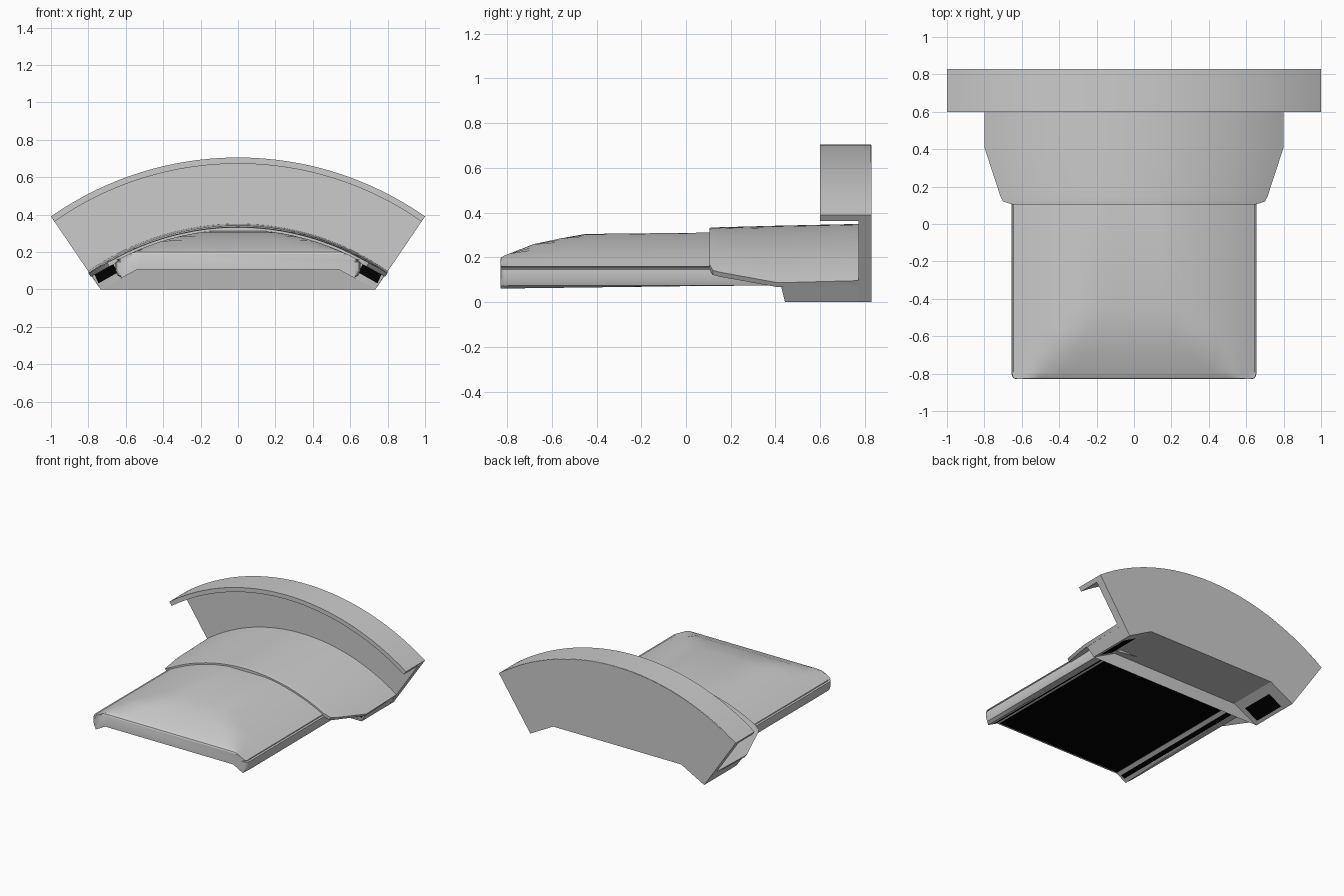
import bpy, bmesh, math

if "Cube" in bpy.data.objects:
    bpy.data.objects.remove(bpy.data.objects["Cube"])

CZ = -1.04  # shared centre height of all the arcs


def finish(name, bm, angle=28):
    bmesh.ops.recalc_face_normals(bm, faces=bm.faces)
    me = bpy.data.meshes.new(name)
    bm.to_mesh(me)
    bm.free()
    ob = bpy.data.objects.new(name, me)
    bpy.context.collection.objects.link(ob)
    bpy.ops.object.select_all(action='DESELECT')
    ob.select_set(True)
    bpy.context.view_layer.objects.active = ob
    bpy.ops.object.shade_smooth_by_angle(angle=math.radians(angle))
    return ob


def loft(name, sections):
    """Skin matching closed loops of 3D points and cap both ends."""
    bm = bmesh.new()
    rings = [[bm.verts.new(p) for p in s] for s in sections]
    n = len(rings[0])
    for a, b in zip(rings, rings[1:]):
        for i in range(n):
            j = (i + 1) % n
            bm.faces.new((a[i], a[j], b[j], b[i]))
    caps = [bm.faces.new(rings[0]), bm.faces.new(rings[-1])]
    bmesh.ops.triangulate(bm, faces=caps)
    return finish(name, bm)


def arc(r, w, n=32):
    """Arc points from x=-w to x=w at radius r."""
    a = math.asin(w / r)
    return [(r * math.sin(t), CZ + r * math.cos(t))
            for t in (-a + 2 * a * i / n for i in range(n + 1))]


def at(y, pts):
    return [(x, y, z) for x, z in pts]


def band(r_out, r_in, w):
    """Closed curved strip with radial ends."""
    return arc(r_out, w) + arc(r_in, w * r_in / r_out)[::-1]


def block_front(z):
    return 0.42 + max(0, 0.09 - z) * 0.25


# Back plate and curved rim
under = [(0.735, 0), (0.54, 0.105), (-0.54, 0.105), (-0.735, 0)]
plate = arc(1.743, 0.999) + under
loft("back_plate", [at(0.77, plate), at(0.83, plate)])
rim = band(1.745, 1.712, 1.0)
loft("curved_rim", [at(0.6, rim), at(0.828, rim)])

# Mounting block beneath the cover
block = arc(1.365, 0.785) + under
loft("mounting_block", [[(x, block_front(z), z) for x, z in block], at(0.8, block)])

# Arched cover, flaring from the tray width to full width
cover = []
for y, w, r in [(0.105, 0.65, 1.372), (0.12, 0.70, 1.374), (0.15, 0.715, 1.375),
                (0.41, 0.8, 1.382), (0.78, 0.8, 1.39)]:
    cover.append(at(y, band(r, r - 0.024, w)))
loft("arched_cover", cover)


# Tray with domed, front-sloping top and a seam around the side
def tray_section(y, w, top):
    lip = 0.622 - 0.03 * (y + 0.83) / 1.25
    side = [(0.54, 0.105), (lip, 0.105 - 0.538 * (lip - 0.54)), (w - 0.012, 0.075),
            (w, 0.105), (w, 0.146), (w - 0.012, 0.150), (w - 0.012, 0.155), (w - 0.003, 0.16)]
    dome = [(x, min(z, top)) for x, z in arc(1.36, w - 0.012, 36)]
    pts = side + dome[::-1] + [(-x, z) for x, z in side[::-1]]
    return at(y, pts)


tray = [(-0.83, 0.628, 0.19), (-0.826, 0.642, 0.2), (-0.815, 0.652, 0.207),
        (-0.79, 0.656, 0.217), (-0.68, 0.656, 0.26), (-0.56, 0.656, 0.285),
        (-0.45, 0.656, 0.305), (0.1, 0.655, 0.311), (0.5, 0.655, 0.311)]
loft("tray", [tray_section(*s) for s in tray])

# Dark panels on the underside and block fronts
dark = bpy.data.materials.new("dark")
dark.diffuse_color = (0.0, 0.0, 0.0, 1)
dark.use_nodes = True
dark.node_tree.nodes["Principled BSDF"].inputs["Base Color"].default_value = dark.diffuse_color


def panel(name, quads):
    bm = bmesh.new()
    for q in quads:
        bm.faces.new([bm.verts.new(p) for p in q])
    ob = finish(name, bm)
    for f in bm_faces_down(ob):
        f.flip()
    ob.data.materials.append(dark)


def bm_faces_down(ob):
    return [f for f in ob.data.polygons if f.normal.z > 0.1]


def strip(x0, x1, y0, y1, s):
    """Rectangle lying just under the slanted underside."""
    z = [0.105 - 0.538 * (x - 0.54) - 0.003 for x in (x0, x1)]
    return [(s * x0, y0, z[0]), (s * x1, y0, z[1]), (s * x1, y1, z[1]), (s * x0, y1, z[0])]


panel("underside_panel", [[(-0.53, -0.815, 0.103), (0.53, -0.815, 0.103),
                           (0.53, 0.41, 0.103), (-0.53, 0.41, 0.103)]])
panel("lip_panels", [strip(0.562, 0.592, -0.81, 0.4, s) for s in (-1, 1)])
panel("block_bottom_panels", [strip(0.60, 0.71, 0.48, 0.74, s) for s in (-1, 1)])
front = [(0.767, 0.08), (0.67, 0.14), (0.644, 0.09), (0.746, 0.032)]
panel("block_front_panels", [[(s * x, block_front(z) - 0.004, z) for x, z in front]
                             for s in (-1, 1)])
